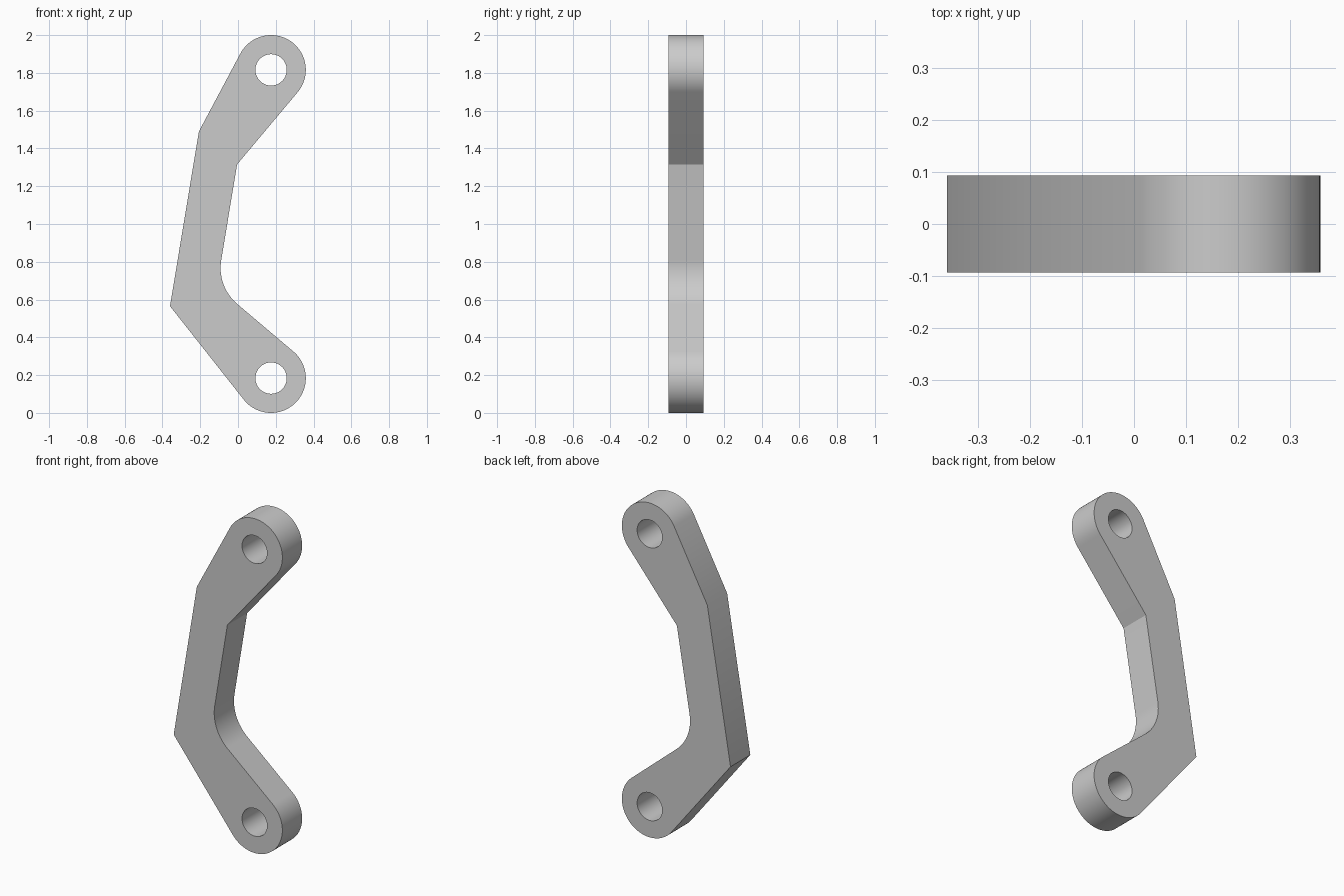
import bpy, bmesh, math
from mathutils import Vector

if "Cube" in bpy.data.objects:
    bpy.data.objects.remove(bpy.data.objects["Cube"], do_unlink=True)

THICKNESS = 0.187
EYE_RADIUS, HOLE_RADIUS = 0.184, 0.083
FILLET_RADIUS = 0.25
top_eye, low_eye = Vector((0.175, 1.816)), Vector((0.175, 0.184))
outer_top, outer_low = Vector((-0.207, 1.49)), Vector((-0.36, 0.565))
inner_top, inner_low = Vector((-0.005, 1.315)), Vector((-0.112, 0.668))


def arc(center, radius, start, end, steps):
    angles = [start + (end - start) * i / steps for i in range(steps + 1)]
    return [center + radius * Vector((math.cos(a), math.sin(a))) for a in angles]


def eye_arc(center, before, after):
    """Rounded end, joined by tangents to the points before and after it."""
    def tangent(point, side):
        d = point - center
        return math.atan2(d.y, d.x) + side * math.acos(EYE_RADIUS / d.length)
    start, end = tangent(before, 1), tangent(after, -1)
    while end < start:
        end += math.tau
    return arc(center, EYE_RADIUS, start, end, 48)


def fillet(corner, before, after, radius, steps=16):
    """Arc that rounds a corner between its two neighbouring points."""
    d1, d2 = (before - corner).normalized(), (after - corner).normalized()
    half = d1.angle(d2) / 2
    center = corner + (d1 + d2).normalized() * radius / math.sin(half)
    reach = radius / math.tan(half)
    r1, r2 = corner + d1 * reach - center, corner + d2 * reach - center
    blends = [r1.lerp(r2, i / steps).normalized() for i in range(steps + 1)]
    return [center + radius * b for b in blends]


# Closed outline of the bent link and its two pin holes
low_end = eye_arc(low_eye, outer_low, inner_low)
top_end = eye_arc(top_eye, inner_top, outer_top)
bend = fillet(inner_low, low_end[-1], inner_top, FILLET_RADIUS)
outline = low_end + bend + [inner_top] + top_end + [outer_top, outer_low]
holes = [arc(c, HOLE_RADIUS, 0, math.tau, 48)[:-1] for c in (top_eye, low_eye)]

# Fill the flat profile and extrude it to the plate thickness
bm = bmesh.new()
for loop in [outline] + holes:
    verts = [bm.verts.new((p.x, -THICKNESS / 2, p.y)) for p in loop]
    for i, v in enumerate(verts):
        bm.edges.new((verts[i - 1], v))
bmesh.ops.triangle_fill(bm, edges=bm.edges[:], use_beauty=True)
result = bmesh.ops.extrude_face_region(bm, geom=bm.faces[:], use_keep_orig=True)
moved = [g for g in result["geom"] if isinstance(g, bmesh.types.BMVert)]
bmesh.ops.translate(bm, verts=moved, vec=(0, THICKNESS, 0))
bmesh.ops.recalc_face_normals(bm, faces=bm.faces[:])

mesh = bpy.data.meshes.new("link_arm")
bm.to_mesh(mesh)
bm.free()
link = bpy.data.objects.new("link_arm", mesh)
bpy.context.collection.objects.link(link)

# Plain light grey metal
COLOUR = (0.6, 0.6, 0.6, 1)
grey = bpy.data.materials.new("light_grey")
grey.use_nodes = True
grey.diffuse_color = COLOUR
grey.node_tree.nodes["Principled BSDF"].inputs["Base Color"].default_value = COLOUR
mesh.materials.append(grey)

bpy.ops.object.select_all(action="DESELECT")
link.select_set(True)
bpy.context.view_layer.objects.active = link
bpy.ops.object.shade_smooth_by_angle(angle=math.radians(20))
